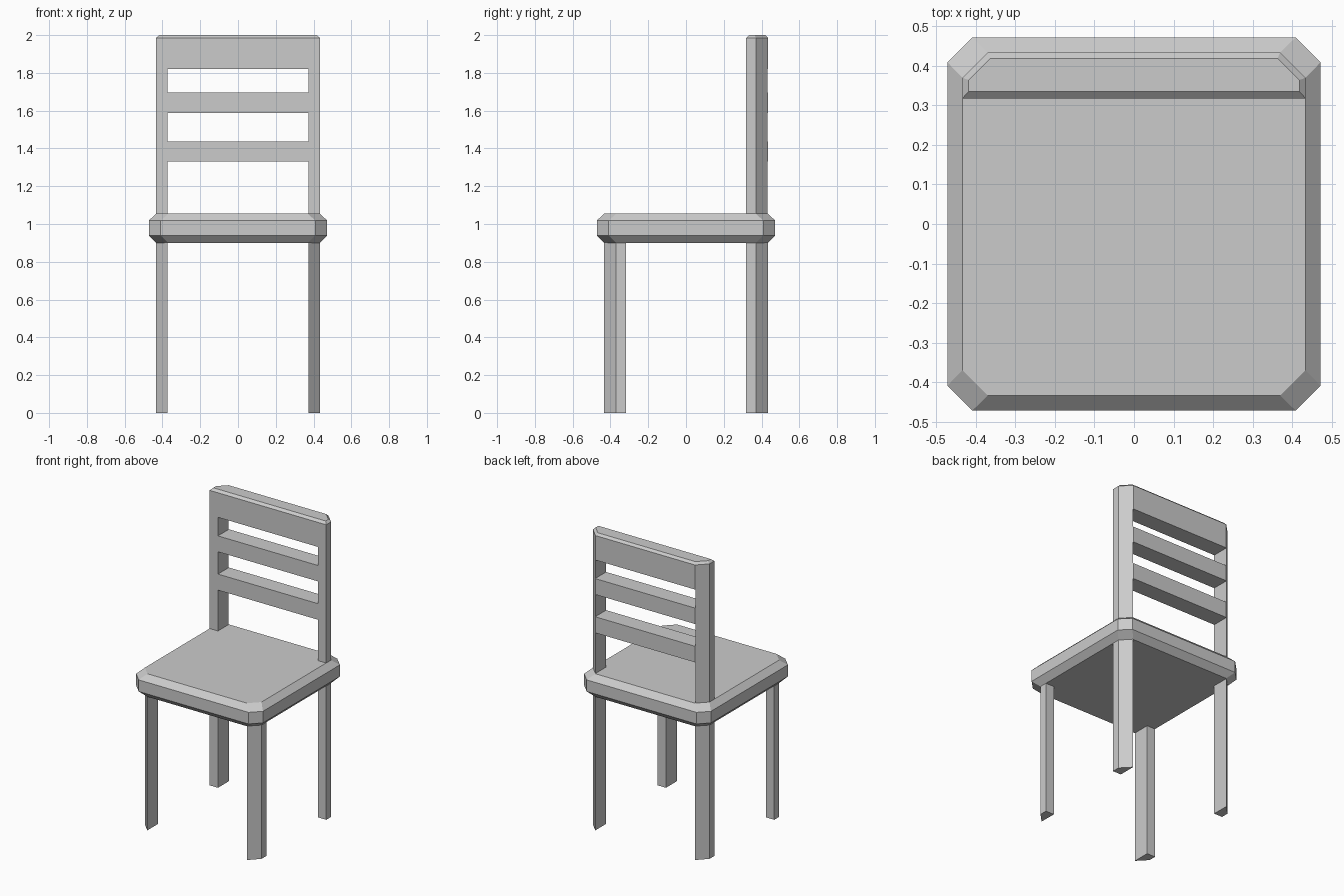
import bpy
import bmesh

if "Cube" in bpy.data.objects:
    bpy.data.objects.remove(bpy.data.objects["Cube"])


def loft(name, rings):
    """Solid through stacked outlines, given as (points, z) from bottom to top."""
    bm = bmesh.new()
    loops = [[bm.verts.new((x, y, z)) for x, y in pts] for pts, z in rings]
    for a, b in zip(loops, loops[1:]):
        for i in range(len(a)):
            j = (i + 1) % len(a)
            bm.faces.new((a[i], a[j], b[j], b[i]))
    bm.faces.new(list(reversed(loops[0])))
    bm.faces.new(loops[-1])
    bmesh.ops.recalc_face_normals(bm, faces=bm.faces)
    mesh = bpy.data.meshes.new(name)
    bm.to_mesh(mesh)
    bm.free()
    obj = bpy.data.objects.new(name, mesh)
    bpy.context.collection.objects.link(obj)
    return obj


def octagon(half, flat):
    """Square of the given half width whose sides end at +-flat."""
    return [(-flat, -half), (flat, -half), (half, -flat), (half, flat),
            (flat, half), (-flat, half), (-half, flat), (-half, -flat)]


def back_outline(half, flat, front, shoulder, rear):
    return [(-half, front), (half, front), (half, shoulder),
            (flat, rear), (-flat, rear), (-half, shoulder)]


# Seat: chamfered slab with clipped corners
inner, outer = octagon(0.434, 0.37), octagon(0.472, 0.409)
loft("seat", [(inner, 0.90), (outer, 0.94), (outer, 1.018), (inner, 1.055)])

# Legs: one post with a chamfered outer corner, mirrored to all four corners
post = [(0.372, 0.318), (0.434, 0.318), (0.434, 0.37), (0.372, 0.434)]
legs = loft("legs", [(post, 0.0), (post, 0.91)])
mirror = legs.modifiers.new("mirror", 'MIRROR')
mirror.use_axis = (True, True, False)

# Backrest: panel with a bevelled top edge
panel = back_outline(0.434, 0.37, 0.318, 0.37, 0.434)
crown = back_outline(0.418, 0.363, 0.335, 0.364, 0.419)
backrest = loft("backrest", [(panel, 1.045), (panel, 1.985), (crown, 2.0)])

# Openings between the rails
for i, (low, high) in enumerate([(1.0, 1.33), (1.438, 1.588), (1.695, 1.82)]):
    slot = [(-0.372, 0.2), (0.372, 0.2), (0.372, 0.6), (-0.372, 0.6)]
    cutter = loft(f"slot_cutter_{i + 1}", [(slot, low), (slot, high)])
    cutter.hide_render = True
    cutter.hide_viewport = True
    cut = backrest.modifiers.new(f"slot_{i + 1}", 'BOOLEAN')
    cut.operation = 'DIFFERENCE'
    cut.solver = 'EXACT'
    cut.object = cutter
